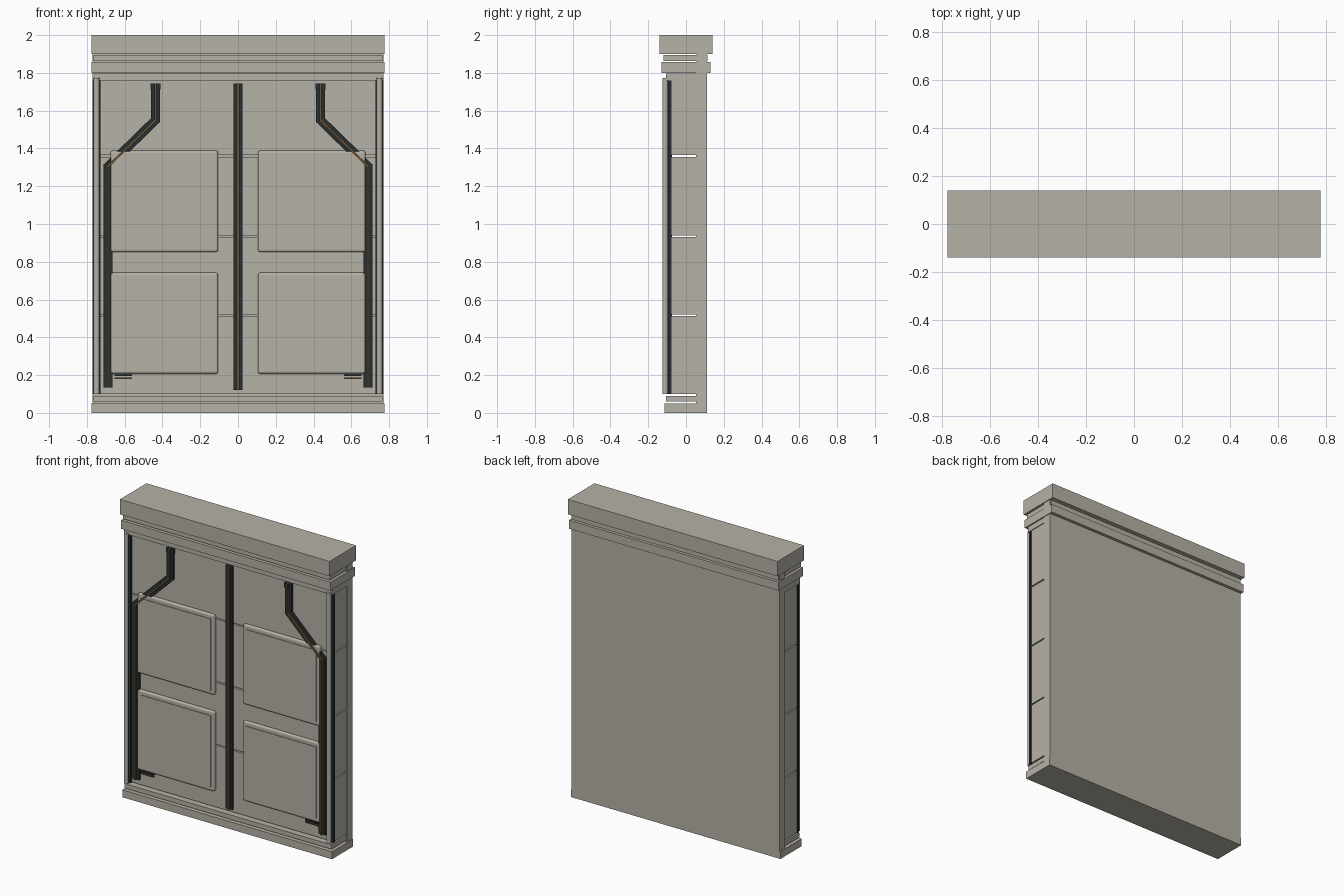
import bpy, bmesh
from mathutils import Vector

cube = bpy.data.objects.get("Cube")
if cube:
    bpy.data.objects.remove(cube)


def material(name, rgb):
    m = bpy.data.materials.new(name)
    m.use_nodes = True
    m.diffuse_color = (*rgb, 1)
    m.node_tree.nodes["Principled BSDF"].inputs["Base Color"].default_value = (*rgb, 1)
    return m


STONE = material("warm grey stone", (0.47, 0.445, 0.385))
DARK = material("dark slate metal", (0.02, 0.03, 0.035))
GOLD = material("aged bronze", (0.16, 0.085, 0.025))


def add(name, bm, mat):
    bmesh.ops.recalc_face_normals(bm, faces=bm.faces)
    me = bpy.data.meshes.new(name)
    bm.to_mesh(me)
    bm.free()
    me.materials.append(mat)
    ob = bpy.data.objects.new(name, me)
    bpy.context.collection.objects.link(ob)
    return ob


def box(name, x, y, z, mat=STONE, bevel=0):
    bm = bmesh.new()
    bmesh.ops.create_cube(bm, size=1)
    for v in bm.verts:
        v.co = [r[0] + (c + 0.5) * (r[1] - r[0]) for c, r in zip(v.co, (x, y, z))]
    ob = add(name, bm, mat)
    if bevel:
        mod = ob.modifiers.new("soft edges", "BEVEL")
        mod.width, mod.segments = bevel, 3
    return ob


def ribbon(name, path, width, y, mat):
    """Mitred flat bar following a path in the front plane."""
    pts = [Vector(p) for p in path]
    dirs = [(b - a).normalized() for a, b in zip(pts, pts[1:])]
    left, right = [], []
    for i, p in enumerate(pts):
        d0, d1 = dirs[max(i - 1, 0)], dirs[min(i, len(dirs) - 1)]
        n0, n1 = Vector((-d0.y, d0.x)), Vector((-d1.y, d1.x))
        m = (n0 + n1).normalized()
        off = m * (width / 2 / m.dot(n0))
        left.append(p + off)
        right.append(p - off)
    bm = bmesh.new()
    rings = [[bm.verts.new((q.x, yy, q.y)) for q, yy in
              ((l, y[0]), (r, y[0]), (r, y[1]), (l, y[1]))]
             for l, r in zip(left, right)]
    for a, b in zip(rings, rings[1:]):
        for k in range(4):
            bm.faces.new((a[k], a[(k + 1) % 4], b[(k + 1) % 4], b[k]))
    bm.faces.new(rings[0])
    bm.faces.new(rings[-1])
    return add(name, bm, mat)


def pipe(name, x, y, z, radius):
    bm = bmesh.new()
    bmesh.ops.create_cone(bm, cap_ends=True, segments=16, radius1=radius,
                          radius2=radius, depth=z[1] - z[0])
    bmesh.ops.translate(bm, verts=bm.verts, vec=(x, y, (z[0] + z[1]) / 2))
    ob = add(name, bm, STONE)
    bpy.context.view_layer.objects.active = ob
    ob.select_set(True)
    bpy.ops.object.shade_smooth_by_angle()
    ob.select_set(False)


# Base, back and cornice
box("base_plinth", (-0.775, 0.775), (-0.115, 0.11), (0, 0.05))
box("base_moulding", (-0.765, 0.765), (-0.105, 0.052), (0.06, 0.09))
box("back_slab", (-0.77, 0.77), (0.052, 0.11), (0.05, 1.9))
box("header_rail", (-0.77, 0.77), (-0.105, 0.055), (1.76, 1.797))
box("cornice_lower", (-0.775, 0.775), (-0.13, 0.13), (1.8, 1.857))
box("cornice_neck", (-0.765, 0.765), (-0.12, 0.115), (1.864, 1.895))
box("cornice_cap", (-0.775, 0.775), (-0.14, 0.14), (1.9, 2.0))

# Wall courses with open joints
levels = [0.1, 0.516, 0.936, 1.36, 1.765]
for i, (a, b) in enumerate(zip(levels, levels[1:])):
    box(f"wall_course_{i + 1}", (-0.765, 0.765), (-0.08, 0.054),
        (a + (0.004 if i else 0), b - 0.004))

# Centre strip
box("centre_strip", (-0.024, 0.024), (-0.096, -0.078), (0.12, 1.745), DARK)
box("centre_strip_ridge", (-0.007, 0.007), (-0.106, -0.09), (0.12, 1.745), GOLD)

for side, s in (("left", 1), ("right", -1)):
    def span(a, b):
        return tuple(sorted((s * a, s * b)))

    # Corner pipe on its dark backing
    box(f"{side}_corner_backing", span(0.728, 0.77), (-0.096, -0.078), (0.1, 1.76), DARK)
    pipe(f"{side}_corner_pipe", s * 0.749, -0.11, (0.1, 1.772), 0.015)

    # Cushioned wall panels with a raised field
    for row, z0, z1 in (("lower", 0.207, 0.742), ("upper", 0.852, 1.388)):
        box(f"{side}_{row}_panel", span(0.105, 0.675), (-0.1, -0.075), (z0, z1), STONE, 0.012)
        box(f"{side}_{row}_panel_field", span(0.13, 0.65), (-0.104, -0.095),
            (z0 + 0.03, z1 - 0.03))

    # Bent conduit with a bronze ridge
    path = [(s * 0.437, 1.745), (s * 0.437, 1.55), (s * 0.688, 1.305), (s * 0.688, 0.135)]
    ribbon(f"{side}_conduit", path, 0.048, (-0.096, -0.078), DARK)
    ribbon(f"{side}_conduit_ridge", path, 0.012, (-0.108, -0.09), GOLD)
    box(f"{side}_conduit_cap", span(0.41, 0.464), (-0.098, -0.078), (1.712, 1.745), DARK)

    # Small bars at the foot of the conduit
    for k, z in enumerate((0.18, 0.194)):
        box(f"{side}_foot_bar_{k + 1}", span(0.562, 0.655), (-0.095, -0.078),
            (z, z + 0.008), (GOLD, DARK)[k])
